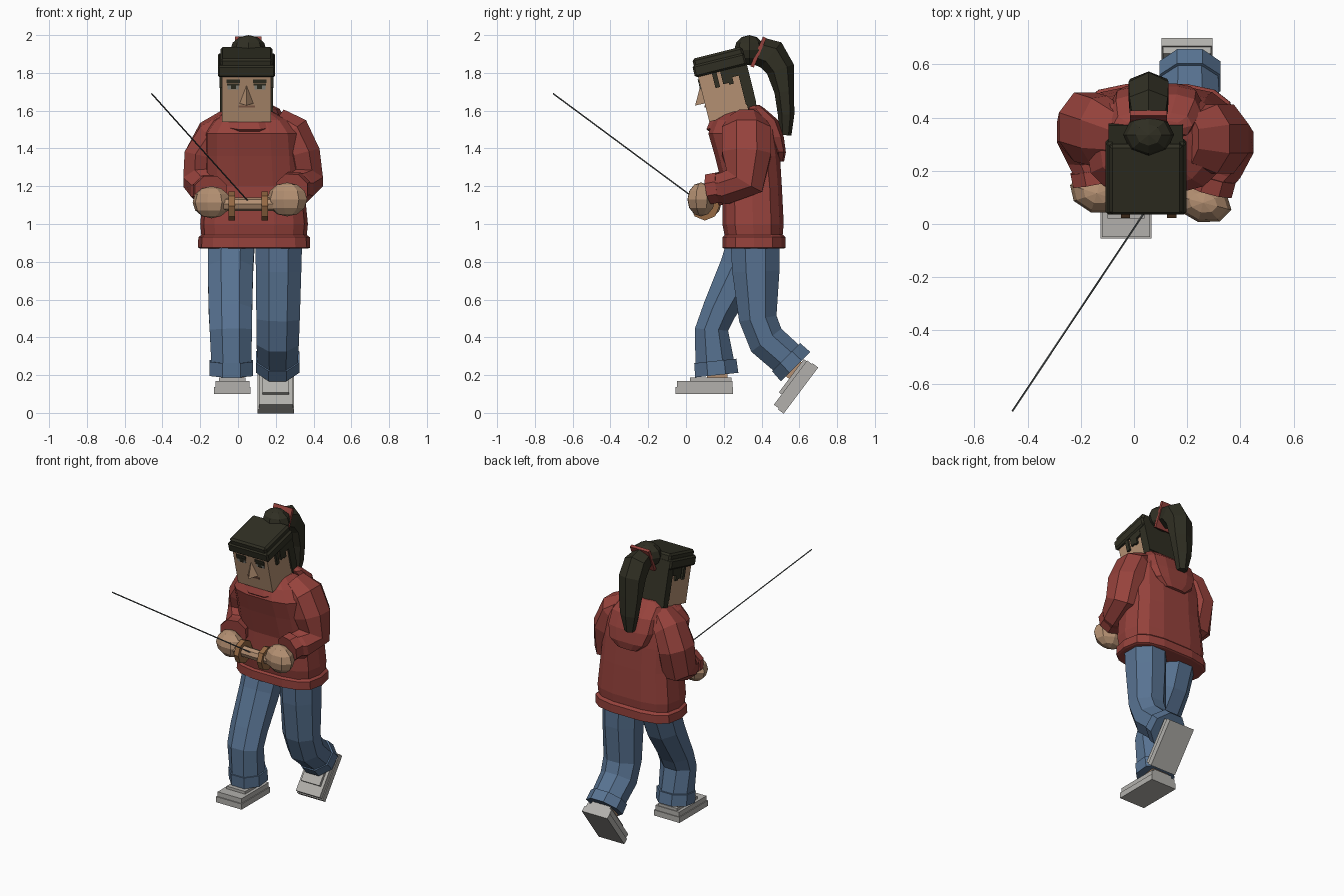
import bpy, bmesh, math
from mathutils import Matrix, Vector

if "Cube" in bpy.data.objects:
    bpy.data.objects.remove(bpy.data.objects["Cube"])


def material(name, r, g, b):
    m = bpy.data.materials.new(name)
    m.diffuse_color = [(c / 255 / 12.92) if c < 10 else ((c / 255 + 0.055) / 1.055) ** 2.4
                       for c in (r, g, b)] + [1]
    m.use_nodes = True
    m.node_tree.nodes["Principled BSDF"].inputs["Base Color"].default_value = m.diffuse_color
    return m


RED = material("red_knit", 150, 66, 60)
SKIN = material("skin", 180, 144, 114)
HAIR = material("dark_hair", 48, 47, 35)
DENIM = material("blue_denim", 88, 115, 146)
SHOE = material("light_grey", 178, 176, 172)
WOOD = material("brown_wood", 150, 106, 68)
LIP = material("lip_brown", 130, 92, 72)
STEEL = material("grey_metal", 90, 95, 95)
EYE = material("eye_grey", 140, 140, 132)


def finish(name, bm, mat, matrix=Matrix()):
    bmesh.ops.recalc_face_normals(bm, faces=bm.faces)
    me = bpy.data.meshes.new(name)
    bm.to_mesh(me)
    bm.free()
    me.materials.append(mat)
    ob = bpy.data.objects.new(name, me)
    ob.matrix_world = matrix
    bpy.context.collection.objects.link(ob)
    return ob


def loft(name, rings, mat):
    """Skin a list of equal rings of points, with capped ends."""
    bm = bmesh.new()
    rows = [[bm.verts.new(p) for p in ring] for ring in rings]
    n = len(rows[0])
    for a, b in zip(rows, rows[1:]):
        for i in range(n):
            j = (i + 1) % n
            bm.faces.new((a[i], a[j], b[j], b[i]))
    bm.faces.new(rows[0])
    bm.faces.new(rows[-1])
    return finish(name, bm, mat)


def tube(name, pts, mat, n=8):
    """pts: x, y, z, half width, half depth; rings follow the path."""
    rings = []
    for i, (x, y, z, ru, rv) in enumerate(pts):
        a, b = pts[max(i - 1, 0)], pts[min(i + 1, len(pts) - 1)]
        t = (Vector(b[:3]) - Vector(a[:3])).normalized()
        u = (Vector((1, 0, 0)) - t * t.x).normalized()
        v = t.cross(u)
        k = 1 / math.cos(math.pi / n)
        rings.append([Vector((x, y, z)) + k * (u * ru * math.cos(w) + v * rv * math.sin(w))
                      for w in ((j + 0.5) * 2 * math.pi / n for j in range(n))])
    return loft(name, rings, mat)


def stack(name, rows, mat, n=14, power=0.65):
    """rows: z, centre x, centre y, half x, half y; rounded flat rings."""
    def s(v):
        return math.copysign(abs(v) ** power, v)
    ang = [2 * math.pi * j / n for j in range(n)]
    return loft(name, [[(cx + hx * s(math.cos(w)), cy + hy * s(math.sin(w)), z) for w in ang]
                       for z, cx, cy, hx, hy in rows], mat)


def box(name, lo, hi, mat, matrix=Matrix(), bevel=0):
    bm = bmesh.new()
    bmesh.ops.create_cube(bm, size=1)
    for v in bm.verts:
        v.co = [(l + h) / 2 + c * (h - l) for c, l, h in zip(v.co, lo, hi)]
    if bevel:
        bmesh.ops.bevel(bm, geom=bm.edges[:], offset=bevel, segments=1, affect='EDGES')
    return finish(name, bm, mat, matrix)


def ball(name, centre, radii, mat, turn=0, n=8, rows=6):
    bm = bmesh.new()
    bmesh.ops.create_uvsphere(bm, u_segments=n, v_segments=rows, radius=1)
    m = Matrix.Translation(centre) @ Matrix.Rotation(turn, 4, 'Z') @ Matrix.Diagonal((*radii, 1))
    bmesh.ops.transform(bm, matrix=m, verts=bm.verts)
    return finish(name, bm, mat)


def rod(name, a, b, r, mat, n=8):
    a, b = Vector(a), Vector(b)
    bm = bmesh.new()
    bmesh.ops.create_cone(bm, cap_ends=True, segments=n, radius1=r, radius2=r, depth=(b - a).length)
    q = (b - a).to_track_quat('Z', 'Y').to_matrix().to_4x4()
    return finish(name, bm, mat, Matrix.Translation((a + b) / 2) @ q)


# Sweater body, hem band and hood
stack("sweater_body", [(0.90, .085, .36, .275, .15), (1.0, .085, .355, .285, .165),
                       (1.2, .085, .35, .265, .16), (1.36, .08, .325, .26, .175),
                       (1.48, .075, .30, .255, .185), (1.55, .07, .31, .20, .165),
                       (1.595, .065, .32, .12, .11)], RED)
stack("sweater_hem", [(.87, .085, .36, .285, .16), (.875, .085, .36, .297, .17),
                      (.93, .085, .36, .295, .17), (.945, .085, .36, .275, .155)], RED)
stack("hood", [(1.33, .09, .49, .08, .03), (1.38, .09, .49, .14, .04),
               (1.46, .085, .46, .17, .06), (1.55, .08, .42, .17, .07),
               (1.61, .07, .37, .15, .05), (1.63, .07, .36, .11, .03)], RED, n=10)
bpy.ops.mesh.primitive_torus_add(location=(.06, .255, 1.54), rotation=(.26, 0, 0), major_segments=10,
                                 minor_segments=5, major_radius=.115, minor_radius=.045)
collar = bpy.context.object
collar.name = "collar"
collar.scale = (1.15, 1, .9)
collar.data.materials.append(RED)

# Sleeves, cuffs and hands
tube("left_sleeve", [(-.04, .33, 1.54, .07, .09), (-.13, .35, 1.47, .09, .13), (-.185, .365, 1.36, .10, .13),
                     (-.185, .35, 1.23, .105, .11), (-.165, .25, 1.18, .085, .08),
                     (-.15, .18, 1.18, .07, .07)], RED)
tube("right_sleeve", [(.20, .32, 1.55, .07, .09), (.28, .32, 1.49, .10, .13), (.335, .32, 1.37, .10, .13),
                      (.35, .31, 1.23, .10, .11), (.32, .21, 1.19, .085, .085),
                      (.29, .15, 1.19, .07, .07)], RED)
tube("left_cuff", [(-.155, .205, 1.18, .085, .075), (-.145, .155, 1.175, .085, .08)], RED)
tube("right_cuff", [(.30, .18, 1.195, .085, .08), (.285, .125, 1.185, .085, .08)], RED)
ball("left_hand", (-.14, .115, 1.115), (.105, .075, .085), SKIN, -.3)
ball("right_hand", (.26, .08, 1.13), (.11, .075, .09), SKIN, -.25)

# Two-ended grip with a long thin rod
rod("grip", (-.1, .09, 1.105), (.2, .08, 1.105), .036, SKIN)
for i, x in enumerate((-.032, .142)):
    rod(f"grip_ring_{i + 1}", (x - .017, .1, 1.095), (x + .017, .1, 1.095), .077, WOOD)
rod("thin_rod", (.05, .06, 1.125), (-.457, -.703, 1.69), .004, STEEL, 6)

# Legs and trouser cuffs
tube("left_leg", [(-.035, .35, .93, .125, .12), (-.04, .29, .76, .12, .115), (-.04, .175, .54, .115, .09),
                  (-.038, .135, .44, .112, .088), (-.035, .155, .24, .105, .105)], DENIM)
tube("right_leg", [(.215, .365, .93, .125, .13), (.215, .37, .75, .12, .125), (.212, .38, .50, .115, .10),
                   (.21, .425, .385, .112, .10), (.21, .555, .27, .105, .095)], DENIM)
tube("left_trouser_cuff", [(-.035, .155, .275, .115, .112), (-.035, .163, .20, .115, .115)], DENIM)
tube("right_trouser_cuff", [(.21, .53, .295, .115, .105), (.21, .58, .245, .115, .11)], DENIM)

# Shoes: heel at the local origin, toe towards -y
for side, pos, pitch in (("left", (-.03, .25, .10), 0), ("right", (.20, .70, .24), math.atan2(.8, .6))):
    m = Matrix.Translation(pos) @ Matrix.Rotation(pitch, 4, 'X')
    box(side + "_sole", (-.096, -.305, 0), (.096, 0, .038), SHOE, m)
    box(side + "_shoe_upper", (-.09, -.298, .038), (.09, -.005, .07), SHOE, m)
    box(side + "_shoe_tongue", (-.07, -.23, .07), (.07, -.01, .088), SHOE, m)
    box(side + "_ankle", (-.06, -.14, .08), (.06, -.03, .13), SKIN, m)

# Head, tilted forward
HEAD = Matrix.Translation((.045, .24, 1.57)) @ Matrix.Rotation(math.radians(14), 4, 'X')
tube("neck", [(.05, .29, 1.45, .055, .06), (.047, .25, 1.62, .055, .06)], SKIN)
box("head", (-.13, -.12, 0), (.13, .125, .30), SKIN, HEAD)
for i, s in enumerate((-1, 1)):
    for part, x0, x1, z0, z1, mat in (("brow", .035, .105, .212, .232, HAIR), ("eye", .042, .10, .178, .206, EYE),
                                      ("lash", .038, .104, .2, .21, HAIR), ("pupil", .056, .082, .18, .2, HAIR)):
        a, b = sorted((s * x0, s * x1))
        depth = .124 if part == "eye" else .126
        box(f"{part}_{i + 1}", (a, -depth, z0), (b, -.119, z1), mat, HEAD)
box("mouth", (-.042, -.125, .078), (.045, -.119, .09), LIP, HEAD)
bm = bmesh.new()
p = [bm.verts.new(c) for c in ((-.037, -.119, .1), (.037, -.119, .1), (0, -.172, .102), (0, -.119, .2))]
for f in ((0, 1, 2), (0, 2, 3), (1, 3, 2), (0, 3, 1)):
    bm.faces.new([p[k] for k in f])
finish("nose", bm, SKIN, HEAD)

# Hair: cap, fringe band, back panel and hanging locks
box("hair_cap", (-.138, -.128, .26), (.138, .145, .345), HAIR, HEAD, .012)
box("hair_band", (-.152, -.136, .245), (.152, .146, .31), HAIR, HEAD, .01)
box("hair_back", (-.14, .09, .04), (.14, .146, .30), HAIR, HEAD)
for i in range(5):
    x = -.14 + i * .056
    box(f"back_lock_{i + 1}", (x, .095, (.0, .03, .01, .025, .0)[i]), (x + .056, .143, .06), HAIR, HEAD)
for s in (-1, 1):
    for i, (y0, y1, z) in enumerate(((-.045, -.02, .165), (.0, .03, .175), (.03, .055, .165), (.055, .095, .2))):
        a, b = sorted((s * .125, s * .143))
        box(f"side_lock_{i + 1}", (a, y0, z), (b, y1, .26), HAIR, HEAD)

# Bun, hair tie and ponytail
ball("hair_bun", (.055, .335, 1.92), (.096, .08, .08), HAIR)
TIE = Matrix.Translation((.055, .383, 1.91)) @ Matrix.Rotation(-.41, 4, 'X')
box("hair_tie", (-.07, -.01, -.085), (.07, .01, .085), RED, TIE)
tube("ponytail", [(.055, .385, 1.915, .06, .065), (.055, .45, 1.895, .072, .075),
                  (.055, .50, 1.82, .075, .065), (.055, .52, 1.70, .07, .045),
                  (.055, .53, 1.58, .055, .038), (.055, .527, 1.47, .03, .027)], HAIR, 6)
